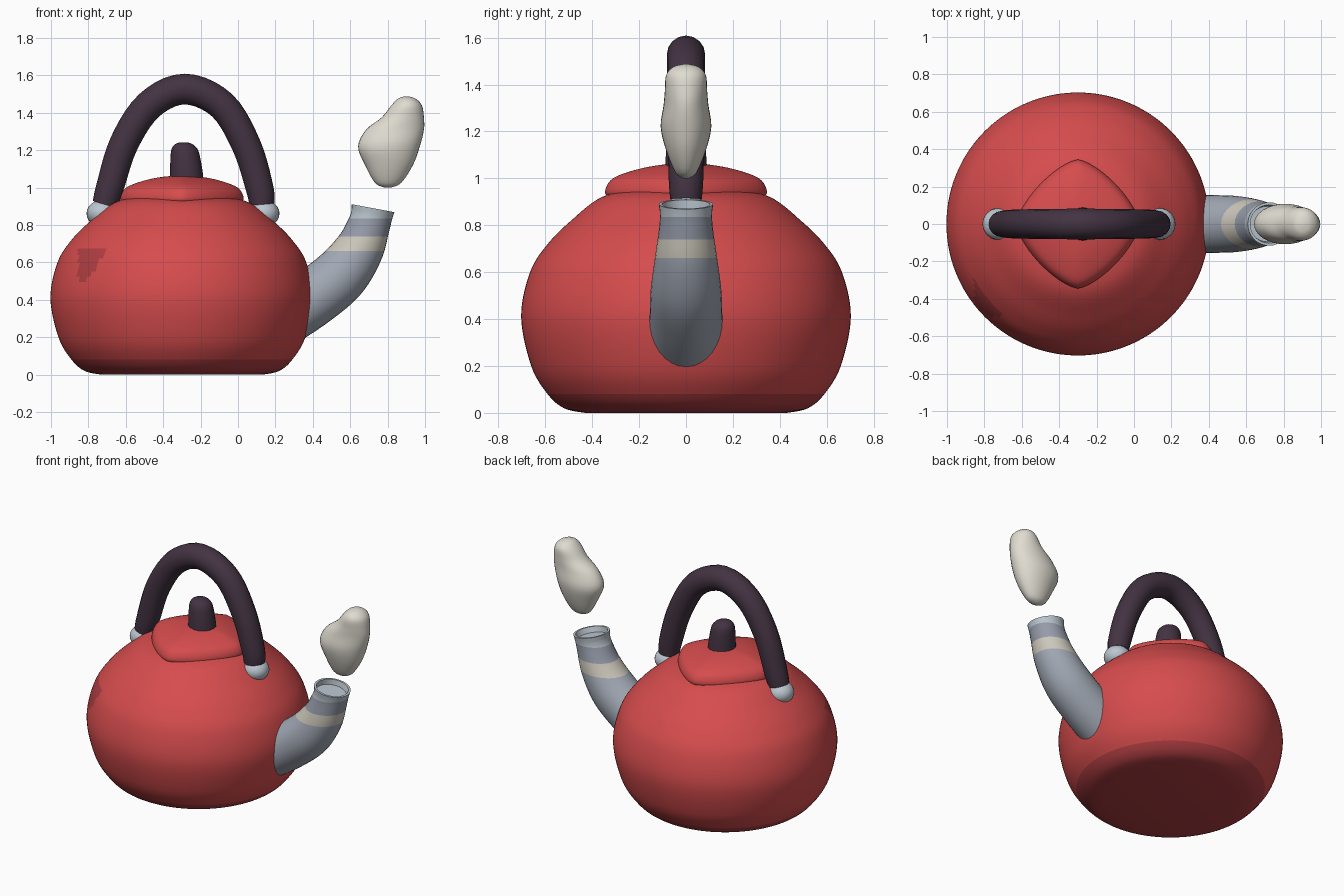
import bpy, bmesh, math
from mathutils import Vector

cube = bpy.data.objects.get("Cube")
if cube:
    bpy.data.objects.remove(cube, do_unlink=True)

AXIS = -0.3  # x of the pot's vertical axis


def material(name, rgb):
    lin = [((c / 255 + 0.055) / 1.055) ** 2.4 for c in rgb] + [1]
    m = bpy.data.materials.new(name)
    m.use_nodes = True
    m.diffuse_color = lin
    bsdf = next(n for n in m.node_tree.nodes if n.type == 'BSDF_PRINCIPLED')
    bsdf.inputs["Base Color"].default_value = lin
    return m


RED = material("enamel red", (214, 76, 77))
DARK_RED = material("shadowed red", (176, 62, 66))
PURPLE = material("dark purple", (67, 51, 66))
STEEL = material("light steel", (188, 198, 207))
GREY = material("spout grey", (162, 169, 181))
BAND_GREY = material("band grey", (150, 156, 170))
CREAM = material("band cream", (205, 200, 187))
WHITE = material("steam white", (224, 220, 209))


def spline(points, steps=6):
    """Catmull-Rom interpolation through tuples of any length."""
    pts = [points[0]] + list(points) + [points[-1]]
    out = []
    for a, b, c, d in zip(pts, pts[1:], pts[2:], pts[3:]):
        for i in range(steps):
            t = i / steps
            out.append([0.5 * (2 * q + (r - p) * t + (2 * p - 5 * q + 4 * r - s) * t * t
                               + (3 * q - p - 3 * r + s) * t ** 3)
                        for p, q, r, s in zip(a, b, c, d)])
    return out + [list(points[-1])]


def loft(name, rings, mats, rule=None, cuts=(), sharp=40):
    """Skin closed rings, cap both ends, cut at given heights, colour by rule."""
    bm = bmesh.new()
    loops = [[bm.verts.new(p) for p in ring] for ring in rings]
    n = len(loops[0])
    for lo, hi in zip(loops, loops[1:]):
        for i in range(n):
            j = (i + 1) % n
            bm.faces.new((lo[i], lo[j], hi[j], hi[i]))
    bm.faces.new(loops[0])
    bm.faces.new(loops[-1])
    for z in cuts:
        geom = bm.verts[:] + bm.edges[:] + bm.faces[:]
        bmesh.ops.bisect_plane(bm, geom=geom, plane_co=(0, 0, z), plane_no=(0, 0, 1))
    bmesh.ops.recalc_face_normals(bm, faces=bm.faces[:])
    for f in bm.faces:
        f.smooth = True
        if rule:
            f.material_index = rule(f.calc_center_median())
    me = bpy.data.meshes.new(name)
    bm.to_mesh(me)
    bm.free()
    for m in mats:
        me.materials.append(m)
    me.set_sharp_from_angle(angle=math.radians(sharp))
    ob = bpy.data.objects.new(name, me)
    bpy.context.collection.objects.link(ob)
    return ob


def oval(cx, z, rx, ry, n, power=2):
    """Horizontal superellipse ring."""
    ring = []
    for i in range(n):
        a = math.tau * i / n
        c, s = math.cos(a), math.sin(a)
        k = (abs(c) ** power + abs(s) ** power) ** (-1 / power)
        ring.append((cx + rx * k * c, ry * k * s, z))
    return ring


def tube_rings(path, n):
    """Round rings along a path of (x, z, radius) lying in the xz plane."""
    rings = []
    for i, (x, z, r) in enumerate(path):
        a, b = path[max(i - 1, 0)], path[min(i + 1, len(path) - 1)]
        t = Vector((b[0] - a[0], 0, b[1] - a[1])).normalized()
        side = Vector((t.z, 0, -t.x))
        rings.append([Vector((x, 0, z)) + side * (r * math.cos(math.tau * k / n))
                      + Vector((0, r * math.sin(math.tau * k / n), 0)) for k in range(n)])
    return rings


# Pot body, with a darker base and one dull patch on the front left shoulder
def body_colour(c):
    patch = (c.y < 0 and -0.856 < c.x < -0.82 + 0.62 * (c.z - 0.48)
             and c.z < 0.68 and c.z > 0.52 - (c.x + 0.856))
    return 1 if c.z < 0.08 or patch else 0


profile = [(0.43, 0.0), (0.52, 0.02), (0.59, 0.08), (0.66, 0.2), (0.703, 0.41),
           (0.665, 0.6), (0.59, 0.72), (0.49, 0.82), (0.36, 0.92), (0.2, 0.96)]
loft("pot_body", [oval(AXIS, z, r, r, 144) for r, z in spline(profile, 7)],
     [RED, DARK_RED], body_colour, cuts=(0.08,))

# Lid: softened diamond outline
lid = [(0.8, 0.915), (0.96, 0.922), (1.0, 0.945), (0.95, 0.985), (0.83, 1.013),
       (0.55, 1.043), (0.25, 1.06), (0.02, 1.063)]
loft("lid", [oval(AXIS, z, 0.33 * s, 0.345 * s, 64, 1.42) for s, z in spline(lid, 4)],
     [RED], sharp=60)

# Lid knob, leaning slightly to one side at the shoulder
knob = [(-0.275, 1.03, 0.09), (-0.275, 1.07, 0.088), (-0.28, 1.14, 0.082),
        (-0.285, 1.2, 0.072), (-0.29, 1.23, 0.05), (-0.29, 1.242, 0.02)]
loft("lid_knob", [oval(x, z, r, r, 16) for x, z, r in spline(knob, 3)], [PURPLE])

# Arched handle
arch = [(-0.712, 0.91, 0.067), (-0.685, 1.0, 0.074), (-0.61, 1.235, 0.078),
        (-0.475, 1.44, 0.08), (-0.285, 1.527, 0.082), (-0.085, 1.44, 0.08),
        (0.045, 1.225, 0.078), (0.115, 1.0, 0.074), (0.128, 0.91, 0.067)]
loft("handle", tube_rings(spline(arch, 5), 16), [PURPLE])

# Rounded mounts under the handle feet
for label, x in (("right", -0.725), ("left", 0.137)):
    bpy.ops.mesh.primitive_uv_sphere_add(segments=24, ring_count=12, radius=0.085,
                                         location=(x, 0, 0.862))
    mount = bpy.context.object
    mount.name = label + "_handle_mount"
    mount.scale.z = 0.85
    mount.data.materials.append(STEEL)
    bpy.ops.object.shade_smooth_by_angle()


# Spout with a painted band, a light collar and a shallow open mouth
def spout_colour(c):
    if c.z < 0.66:
        return 0
    return 1 if c.z < 0.74 else (2 if c.z < 0.835 else 3)


bend = [(0.24, 0.31, 0.16), (0.4, 0.412, 0.155), (0.545, 0.53, 0.15),
        (0.645, 0.665, 0.132), (0.695, 0.785, 0.115), (0.713, 0.845, 0.111),
        (0.722, 0.89, 0.116)]
path = spline(bend, 6)
rings = tube_rings(path, 32)
mouth = Vector((0.722, 0, 0.89))
inward = Vector((-0.01, 0, -0.035))
for scale, depth in ((0.88, 0), (0.82, 1)):
    rings.append([mouth + (p - mouth) * scale + inward * depth for p in rings[len(path) - 1]])
loft("spout", rings, [GREY, CREAM, BAND_GREY, STEEL], spout_colour,
     cuts=(0.66, 0.74, 0.835))

# Steam puff floating above the spout: (height, x min, x max, half depth)
puff = [(1.0, 0.785, 0.815, 0.012), (1.025, 0.733, 0.872, 0.045),
        (1.12, 0.68, 0.935, 0.085), (1.22, 0.642, 0.972, 0.108),
        (1.31, 0.685, 0.994, 0.096), (1.375, 0.768, 0.994, 0.09),
        (1.44, 0.82, 0.983, 0.085), (1.475, 0.855, 0.95, 0.055),
        (1.487, 0.885, 0.915, 0.012)]
loft("steam_puff", [oval((a + b) / 2, z, (b - a) / 2, d, 32)
                    for z, a, b, d in spline(puff, 4)], [WHITE], sharp=80)
